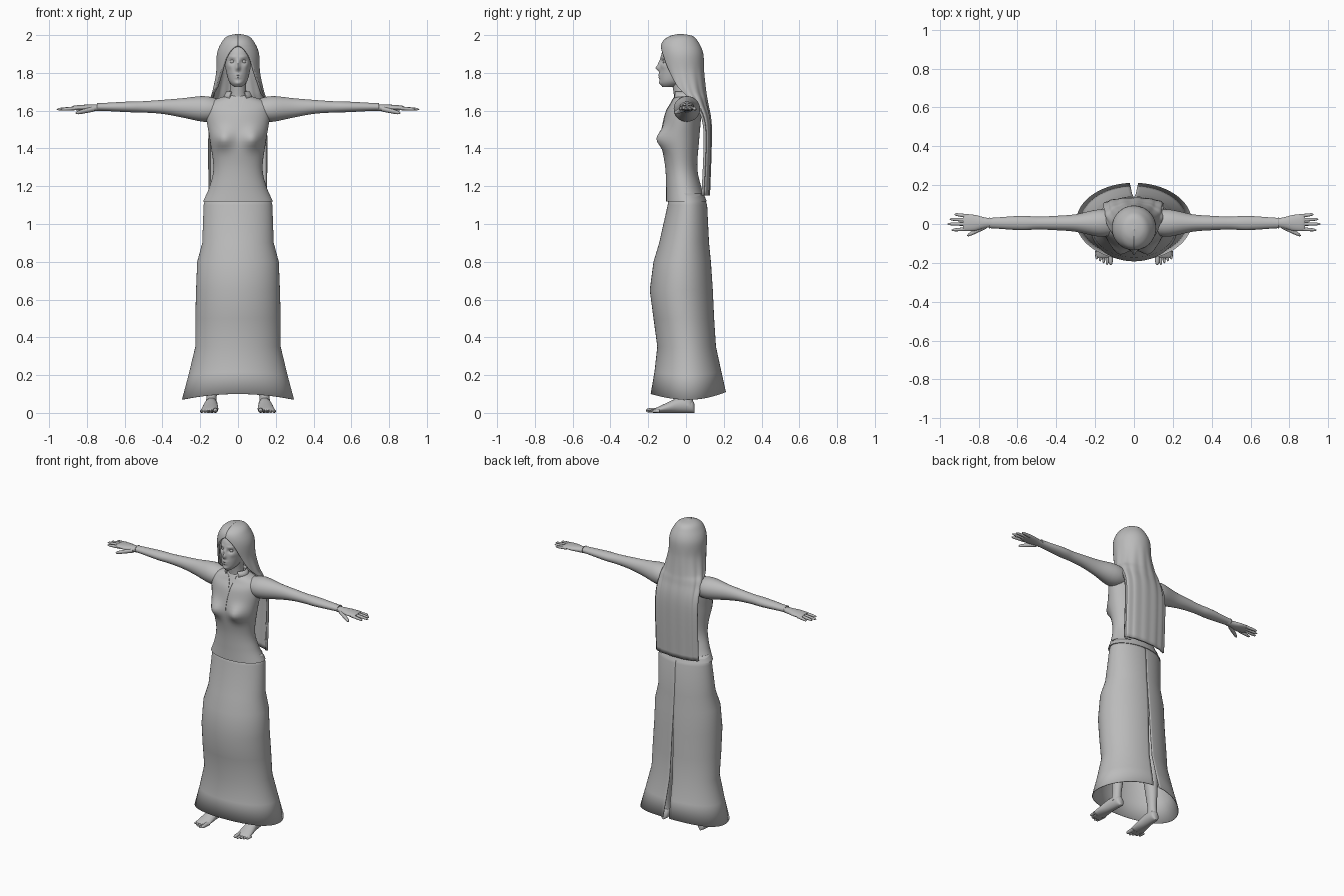
import bpy, bmesh, math
from mathutils import Vector
from mathutils.bvhtree import BVHTree

cube = bpy.data.objects.get("Cube")
if cube:
    bpy.data.objects.remove(cube)

shade = (0.5, 0.5, 0.5, 1)
grey = bpy.data.materials.new("plain_grey")
grey.use_nodes = True
grey.diffuse_color = shade
grey.node_tree.nodes["Principled BSDF"].inputs["Base Color"].default_value = shade


def refine(rows, steps):
    """Insert smoothly interpolated rows (Hermite curve) between the given rows."""
    rows = [Vector(row) for row in rows]
    last = len(rows) - 1
    slopes = [(rows[min(i + 1, last)] - rows[max(i - 1, 0)]) / 2 for i in range(last + 1)]
    result = []
    for i in range(last):
        for step in range(steps):
            t = step / steps
            blend = t * t * (3 - 2 * t)
            result.append(rows[i].lerp(rows[i + 1], blend)
                          + slopes[i] * t * (1 - t) ** 2
                          - slopes[i + 1] * t * t * (1 - t))
    return result + [rows[last]]


def finish(obj, mirror=False, thickness=0):
    """Give an object its material, modifiers and smooth shading."""
    obj.data.materials.append(grey)
    if mirror:
        obj.modifiers.new("mirror", 'MIRROR')
    if thickness:
        solid = obj.modifiers.new("thickness", 'SOLIDIFY')
        solid.thickness, solid.offset = thickness, 0
    bpy.ops.object.select_all(action='DESELECT')
    obj.select_set(True)
    bpy.context.view_layer.objects.active = obj
    bpy.ops.object.shade_smooth_by_angle(angle=math.radians(50))
    return obj


def skin(name, rings, closed, **options):
    """Join a list of point rings into one surface."""
    bm = bmesh.new()
    grid = [[bm.verts.new(point) for point in ring] for ring in rings]
    count = len(grid[0])
    for lower, upper in zip(grid, grid[1:]):
        for i in range(count if closed else count - 1):
            j = (i + 1) % count
            bm.faces.new((lower[i], lower[j], upper[j], upper[i]))
    if closed:
        bm.faces.new(grid[0])
        bm.faces.new(grid[-1])
    bmesh.ops.recalc_face_normals(bm, faces=bm.faces)
    mesh = bpy.data.meshes.new(name)
    bm.to_mesh(mesh)
    bm.free()
    obj = bpy.data.objects.new(name, mesh)
    bpy.context.collection.objects.link(obj)
    return finish(obj, **options)


def loft(name, axis, rows, sides=24, steps=4, bumps=(), **options):
    """Ellipses along an axis; row = position, two centres, two radii."""
    rings = []
    for position, across, along, wide, deep in refine(rows, steps):
        ring = []
        for k in range(sides):
            angle = math.tau * k / sides
            point = [across + wide * math.cos(angle), along + deep * math.sin(angle)]
            point.insert("xyz".index(axis), position)
            if bumps and point[1] < along:
                for x, z, size_x, size_z, height in bumps:
                    distance = math.hypot((abs(point[0]) - x) / size_x,
                                          (point[2] - z) / size_z)
                    point[1] -= height * math.exp(-distance * distance)
            ring.append(point)
        rings.append(ring)
    return skin(name, rings, True, **options)


def body(name, rows, **options):
    """Upright loft; row = height, half width, front, back."""
    return loft(name, "z", [(z, 0, (front + back) / 2, width, (back - front) / 2)
                            for z, width, front, back in rows], **options)


def limb(name, axis, centre, rows):
    """Mirrored loft whose centre follows a rule; row = position, two radii."""
    loft(name, axis, [(p, *centre(p, deep), wide, deep) for p, wide, deep in rows],
         sides=32, mirror=True)


def rod(name, axis, start, end, radius):
    """Tapered finger or toe with a rounded tip."""
    rows = []
    steps = 12
    main = "xyz".index(axis)
    for k in range(steps + 1):
        t = k / steps
        centre = list(Vector(start).lerp(Vector(end), t))
        position = centre.pop(main)
        r = radius * (1 - t / 4) * math.sqrt(1.02 - t ** 8)
        rows.append((position, *centre, r, r))
    loft(name, axis, rows, sides=12, steps=1, mirror=True)


def sheet(name, rows, opening, thickness, turn=0, ripple=None, lift=None):
    """Open upright wall with a gap, at the front unless turned."""
    sides = 96
    rings = []
    for z, width, front, back in rows:
        gap = opening(z)
        ring = []
        for k in range(sides + 1):
            angle = gap + (math.tau - gap - gap) * k / sides + turn
            swell = 1 + (ripple(z, angle) if ripple else 0)
            rise = lift(z, angle) if lift else 0
            middle, depth = (front + back) / 2, (back - front) / 2
            ring.append((width * swell * math.sin(angle),
                         middle - depth * swell * math.cos(angle), z + rise))
        rings.append(ring)
    skin(name, rings, False, thickness=thickness)


# Jacket with bust and flared hem
jacket = body("jacket", [
    (1.12, .185, -.105, .11), (1.2, .15, -.105, .08), (1.3, .13, -.11, .06),
    (1.45, .15, -.13, .07), (1.58, .17, -.11, .08), (1.64, .16, -.08, .07),
    (1.68, .06, -.06, .05)], sides=64, steps=8, bumps=[(.08, 1.45, .05, .05, .04)])

# Front opening: thin raised edges that follow the jacket surface
surface = BVHTree.FromPolygons([v.co for v in jacket.data.vertices],
                               [p.vertices for p in jacket.data.polygons])
for name, side, bottom in (("left_lapel_edge", 1, 1.46), ("right_lapel_edge", -1, 1.6)):
    rings = []
    steps = 20
    half = .003
    for k in range(steps + 1):
        t = k / steps
        x, z = side * .03 * t * t, bottom + (1.67 - bottom) * t
        hit = surface.ray_cast(Vector((x, -1, z)), Vector((0, 1, 0)))[0]
        rings.append([(x + dx, hit.y + dy, z) for dx, dy in
                      ((-half, half), (-half, -half), (half, -half), (half, half))])
    skin(name, rings, True)

# Neck, and head with modelled face
body("neck", [(1.64, .07, -.06, .05), (1.69, .045, -.065, .03), (1.78, .045, -.08, .03)])
nose, bridge = (0, 1.825, .011, .014, .02), (0, 1.85, .01, .02, .01)
socket, brow = (.03, 1.86, .015, .01, -.012), (.03, 1.885, .02, .007, .004)
upper_lip, lower_lip = (0, 1.79, .02, .005, .007), (0, 1.776, .017, .006, .006)
chin, cheek = (0, 1.745, .02, .01, .006), (.045, 1.835, .014, .014, .005)
body("head", [
    (1.725, .02, -.125, -.06), (1.76, .05, -.14, 0), (1.85, .07, -.137, .05),
    (1.92, .07, -.122, .06), (1.97, .03, -.07, .03)], sides=96, steps=14,
    bumps=[nose, bridge, socket, brow, upper_lip, lower_lip, chin, cheek])
for name, side in (("left_eye", 1), ("right_eye", -1)):
    bpy.ops.mesh.primitive_uv_sphere_add(radius=.013, location=(side * .03, -.11, 1.86))
    bpy.context.object.name = name
    finish(bpy.context.object)


# Long hair: a cap around the face that runs down into a sheet behind the back
def face_opening(z):
    """Half angle of the gap, growing from the hairline to the shoulders."""
    temple = math.sqrt(max(0, 1.94 - z)) * 2.4
    return min(temple + max(0, 1.72 - z) * 4, 1.65)


def strands(z, angle):
    return .03 * math.sin(13 * angle) * min(1, max(0, 1.85 - z) * 4)


sheet("hair", refine([
    (2, 0, -.03, -.03), (1.99, .05, -.08, .03), (1.96, .08, -.12, .06),
    (1.9, .105, -.13, .085), (1.8, .11, -.12, .09), (1.7, .13, -.08, .1),
    (1.64, .145, -.02, .11), (1.5, .15, .06, .13), (1.15, .15, .05, .12)], 8),
    face_opening, .013, ripple=strands)

# Stand collar, open at the throat
sheet("collar", [(1.66, .08, -.07, .05), (1.7, .06, -.065, .045)], lambda z: .6, .006)


# Skirt with a flared, curved hem and a slit up the back
def hem_rise(z, angle):
    c = math.cos(angle)
    return c * c * (.03 if c > 0 else .04) * max(0, .35 - z) / .28


sheet("skirt", [
    (1.16, .165, -.085, .09), (1.1, .18, -.095, .11), (.9, .187, -.14, .12),
    (.8, .214, -.17, .13), (.65, .22, -.19, .14), (.5, .224, -.17, .147),
    (.35, .224, -.15, .157), (.2, .26, -.165, .185), (.07, .295, -.185, .21)],
    lambda z: max(0, .8 - z) / 10, .004, turn=math.pi, lift=hem_rise)

# Arms, held straight out
limb("arm", "x", lambda x, r: (.005, min(1.6 + x / 20, 1.62)), [
    (.1, .06, .055), (.18, .07, .068), (.3, .045, .05), (.4, .037, .037), (.5, .033, .03),
    (.58, .037, .028), (.73, .027, .02), (.742, .029, .022)])

# Hands
limb("palm", "x", lambda x, r: (.006, 1.615), [
    (.72, .02, .016), (.77, .028, .018), (.82, .041, .016), (.865, .042, .012),
    (.88, .035, .007)])
for name, y, tip in (("index", -.025, .94), ("middle", 0, .96),
                     ("ring", .02, .95), ("little", .04, .925)):
    rod(name + "_finger", "x", (.85, y, 1.613), (tip, y * 1.25, 1.607), .01)
rod("thumb", "x", (.76, -.01, 1.61), (.86, -.06, 1.587), .014)

# Legs, and feet resting on the ground
limb("leg", "z", lambda z, r: (.145 - .06 * z, .005), [
    (.04, .03, .035), (.1, .027, .03), (.2, .034, .04), (.35, .048, .05),
    (.5, .047, .05), (.9, .078, .08)])
limb("foot", "y", lambda y, r: (.14 - y / 15, r), [
    (.046, .01, .02), (.035, .026, .033), (0, .032, .04), (-.05, .036, .038),
    (-.1, .042, .027), (-.16, .045, .013), (-.175, .036, .008)])
for i, name in enumerate(("big", "second", "third", "fourth", "small")):
    x = .12 + .018 * i
    radius = .009 if i else .014
    rod(name + "_toe", "y", (x, -.14, radius), (x, .01 * max(0, i - 1) - .212, radius), radius)
